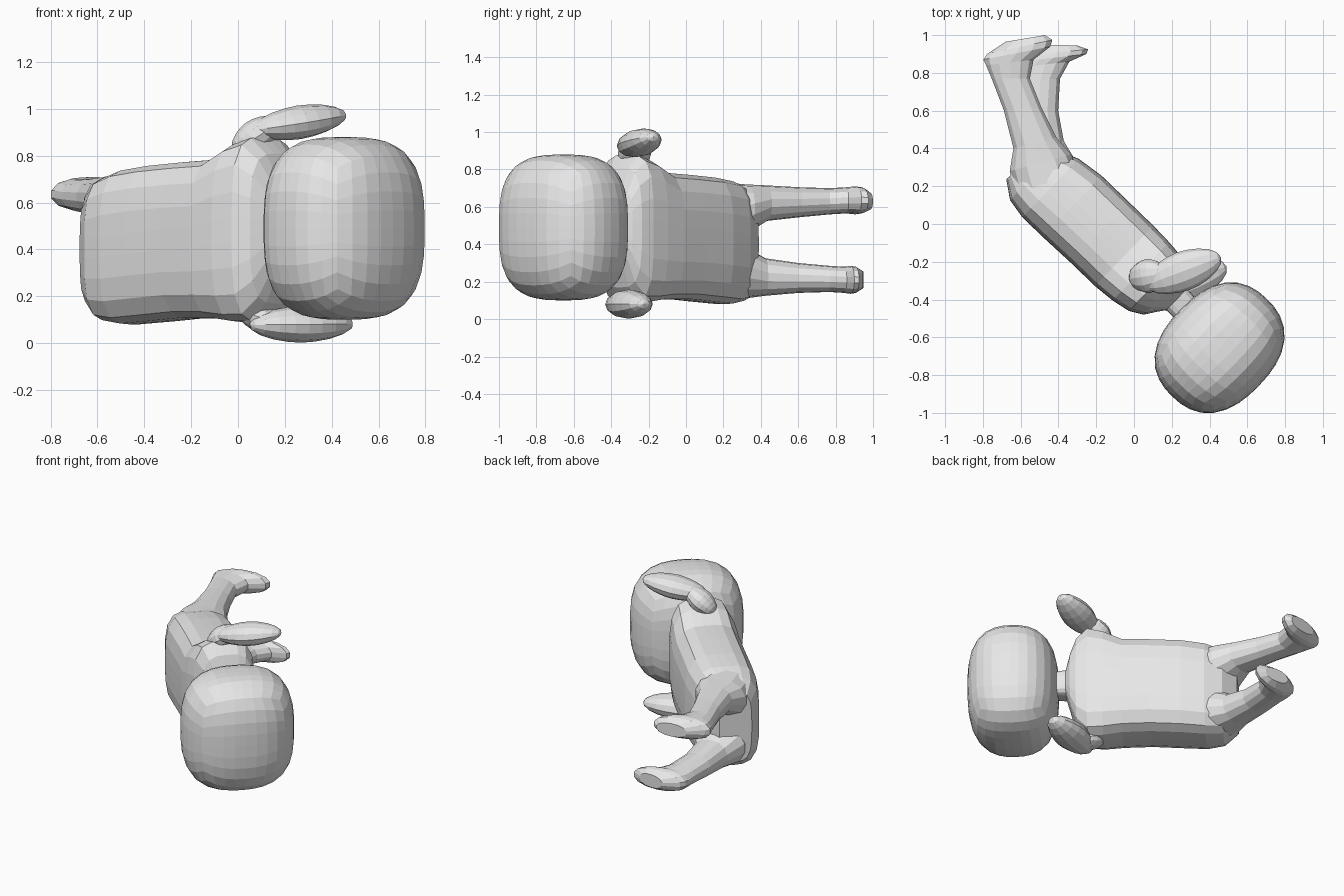
import bpy
import bmesh
import math
from mathutils import Vector, Matrix

cube = bpy.data.objects.get("Cube")
if cube:
    bpy.data.objects.remove(cube, do_unlink=True)

GREY = (0.8, 0.8, 0.8, 1.0)
mat = bpy.data.materials.new("plain grey")
mat.use_nodes = True
mat.diffuse_color = GREY
mat.node_tree.nodes["Principled BSDF"].inputs["Base Color"].default_value = GREY

# Body axes: down the spine, and out of the belly
ANGLE = math.radians(44)
DOWN = Vector((-math.cos(ANGLE), math.sin(ANGLE), 0))
BELLY = Vector((math.sin(ANGLE), math.cos(ANGLE), 0))
UP = Vector((0, 0, 1))


def finish(bm, name):
    bmesh.ops.recalc_face_normals(bm, faces=bm.faces)
    mesh = bpy.data.meshes.new(name)
    bm.to_mesh(mesh)
    bm.free()
    mesh.materials.append(mat)
    obj = bpy.data.objects.new(name, mesh)
    bpy.context.collection.objects.link(obj)
    return obj


def loft(name, rings, sides, power):
    """Skin over rings, each given by its back point, front point and half height."""
    bm = bmesh.new()
    loops = []
    for back, front, half in rings:
        centre, reach = (back + front) / 2, (front - back) / 2
        loop = []
        for i in range(sides):
            a = math.tau * (i + 0.5) / sides
            c, s = math.cos(a), math.sin(a)
            r = (abs(c) ** power + abs(s) ** power) ** (-1 / power)
            loop.append(bm.verts.new(centre + reach * c * r + UP * half * s * r))
        loops.append(loop)
    for a, b in zip(loops, loops[1:]):
        for i in range(sides):
            j = (i + 1) % sides
            bm.faces.new((a[i], a[j], b[j], b[i]))
    bm.faces.new(loops[0])
    bm.faces.new(loops[-1])
    return finish(bm, name)


def body_point(u, v, z):
    return DOWN * u + BELLY * v + UP * z


# Torso with neck: distance down the spine, back, belly, middle height, half height
torso = [
    (-0.54, -0.21, -0.06, 0.50, 0.08),
    (-0.44, -0.21, -0.05, 0.50, 0.09),
    (-0.41, -0.25, 0.00, 0.50, 0.20),
    (-0.37, -0.31, 0.03, 0.49, 0.32),
    (-0.30, -0.35, 0.05, 0.485, 0.395),
    (-0.20, -0.37, 0.06, 0.47, 0.38),
    (-0.08, -0.38, 0.065, 0.445, 0.34),
    (0.10, -0.38, 0.065, 0.44, 0.335),
    (0.30, -0.385, 0.065, 0.425, 0.335),
    (0.45, -0.385, 0.045, 0.41, 0.33),
    (0.56, -0.365, 0.00, 0.40, 0.305),
    (0.65, -0.30, -0.09, 0.40, 0.24),
]
loft("torso", [(body_point(u, b, z), body_point(u, f, z), h)
               for u, b, f, z, h in torso], 24, 3.6)


# Legs with feet: back point, front point, middle height, half height
def leg(name, rows):
    loft(name, [(Vector((bx, by, z)), Vector((fx, fy, z)), h)
                for bx, by, fx, fy, z, h in rows], 14, 2.3)


leg("right_leg", [
    (-0.62, 0.12, -0.30, 0.30, 0.56, 0.17),
    (-0.66, 0.28, -0.33, 0.37, 0.59, 0.13),
    (-0.64, 0.40, -0.41, 0.46, 0.62, 0.095),
    (-0.69, 0.60, -0.49, 0.62, 0.625, 0.08),
    (-0.755, 0.77, -0.55, 0.77, 0.63, 0.07),
    (-0.785, 0.84, -0.53, 0.87, 0.635, 0.07),
    (-0.80, 0.87, -0.44, 0.94, 0.635, 0.075),
    (-0.78, 0.90, -0.43, 0.975, 0.635, 0.07),
    (-0.68, 0.965, -0.47, 1.0, 0.63, 0.045),
])
leg("left_leg", [
    (-0.62, 0.12, -0.30, 0.28, 0.26, 0.17),
    (-0.65, 0.28, -0.31, 0.34, 0.25, 0.14),
    (-0.61, 0.41, -0.37, 0.44, 0.225, 0.10),
    (-0.61, 0.60, -0.40, 0.60, 0.22, 0.08),
    (-0.60, 0.76, -0.39, 0.77, 0.215, 0.07),
    (-0.60, 0.83, -0.34, 0.86, 0.21, 0.07),
    (-0.60, 0.86, -0.25, 0.90, 0.21, 0.075),
    (-0.58, 0.89, -0.24, 0.925, 0.21, 0.07),
    (-0.48, 0.95, -0.30, 0.945, 0.21, 0.045),
])

# Head: a rounded box made from a gridded cube
bm = bmesh.new()
bmesh.ops.create_cube(bm, size=2)
bmesh.ops.subdivide_edges(bm, edges=bm.edges, cuts=7, use_grid_fill=True)
for vert in bm.verts:
    d = Vector([math.tan(c * math.pi / 4) for c in vert.co])
    flat = (abs(d.x) ** 2.4 + abs(d.y) ** 2.4) ** (1 / 2.4)
    d /= (flat ** 3 + abs(d.z) ** 3) ** (1 / 3)
    vert.co = (Vector((0.453, -0.655, 0.49)) + DOWN * d.x * 0.29
               + BELLY * d.y * 0.36 + UP * d.z * 0.39)
finish(bm, "head")


# Arms: flattened pods joined to the shoulders by short stubs
def pod(name, start, end, width, thick):
    start, end = Vector(start), Vector(end)
    along = end - start
    x = along.normalized()
    y = UP.cross(x).normalized()
    basis = Matrix((x, y, x.cross(y))).transposed().to_4x4()
    scale = Matrix.Diagonal((along.length / 2, width, thick, 1))
    bm = bmesh.new()
    bmesh.ops.create_uvsphere(
        bm, u_segments=12, v_segments=10, radius=1,
        matrix=Matrix.Rotation(math.pi / 2, 4, "Y"))
    for vert in bm.verts:
        # Blunt the ends a little
        vert.co.x = math.copysign(abs(vert.co.x) ** 1.15, vert.co.x)
    bm.transform(Matrix.Translation((start + end) / 2) @ basis @ scale)
    finish(bm, name)


pod("right_arm", (0.06, -0.325, 0.91), (0.46, -0.175, 0.975), 0.105, 0.072)
pod("left_arm", (0.05, -0.385, 0.078), (0.49, -0.225, 0.082), 0.11, 0.078)
pod("right_shoulder", (-0.02, -0.29, 0.82), (0.17, -0.26, 0.95), 0.09, 0.07)
pod("left_shoulder", (0.0, -0.32, 0.14), (0.20, -0.30, 0.07), 0.09, 0.06)
